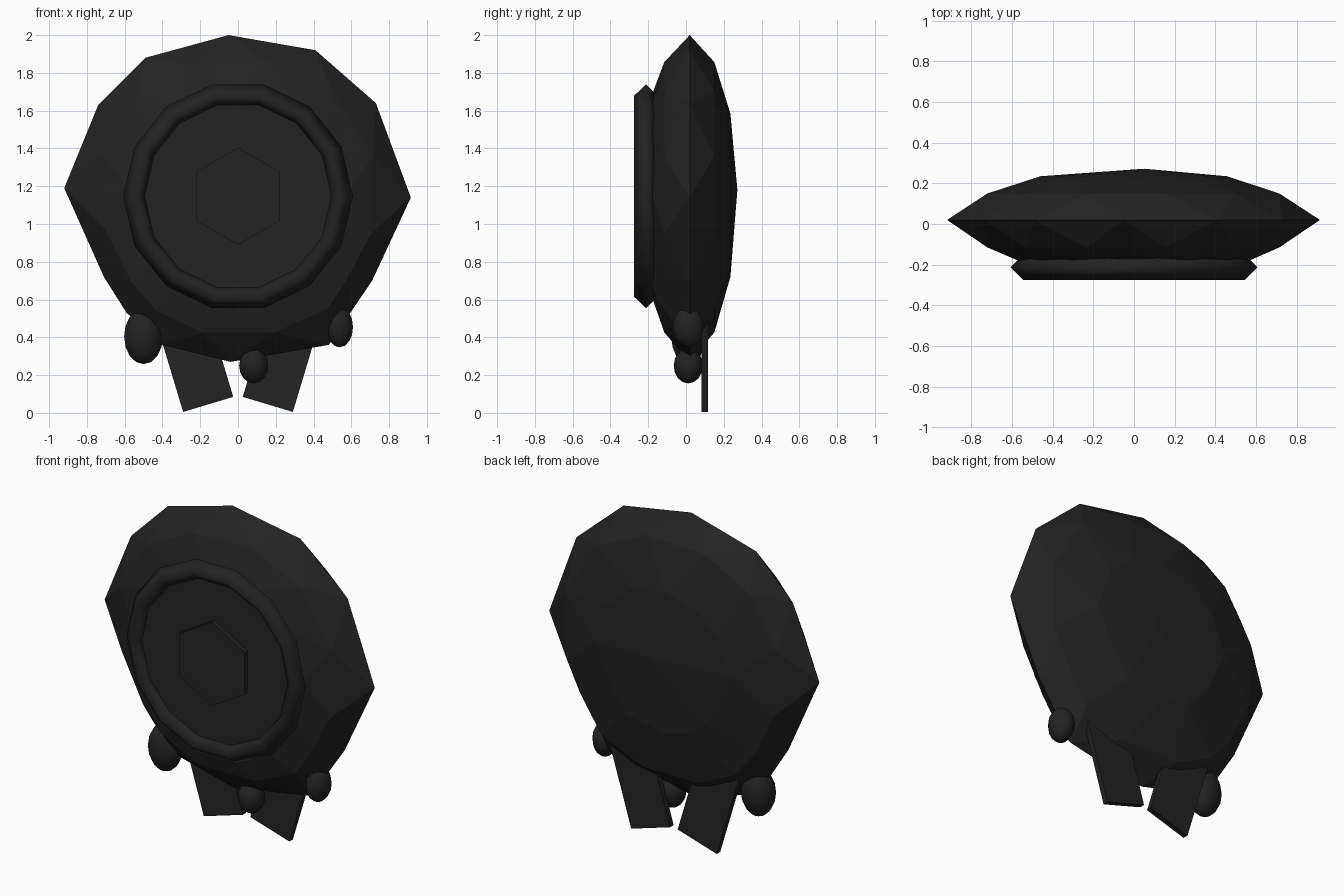
import bpy, bmesh
from math import pi, radians
from mathutils import Matrix, Vector

cube = bpy.data.objects.get("Cube")
if cube:
    bpy.data.objects.remove(cube, do_unlink=True)

# Single dark wax colour
wax = bpy.data.materials.new("black_wax")
wax.use_nodes = True
wax.diffuse_color = (0.017, 0.017, 0.017, 1)
wax.node_tree.nodes["Principled BSDF"].inputs["Base Color"].default_value = wax.diffuse_color


def finish(name, bm, smooth=False):
    bmesh.ops.recalc_face_normals(bm, faces=bm.faces)
    for f in bm.faces:
        f.smooth = smooth
    mesh = bpy.data.meshes.new(name)
    bm.to_mesh(mesh)
    bm.free()
    mesh.materials.append(wax)
    obj = bpy.data.objects.new(name, mesh)
    bpy.context.collection.objects.link(obj)
    return obj


def plate(name, radius, sides, y_front, y_back, spin):
    """Flat prism facing the front."""
    bm = bmesh.new()
    place = (Matrix.Translation((0, (y_front + y_back) / 2, 1.147))
             @ Matrix.Rotation(pi / 2, 4, 'X') @ Matrix.Rotation(spin, 4, 'Z'))
    bmesh.ops.create_cone(bm, cap_ends=True, segments=sides, radius1=radius,
                          radius2=radius, depth=y_back - y_front, matrix=place)
    return finish(name, bm)


# Faceted body: hull over the uneven outline and shrinking staggered rings
outline = [Vector(p) for p in (
    (-.05, 2), (.41, 1.92), (.73, 1.64), (.915, 1.14), (.71, .7), (.6, .55),
    (.48, .36), (-.04, .27), (-.4, .36), (-.59, .53), (-.71, .72),
    (-.92, 1.19), (-.74, 1.63), (-.49, 1.88))]
centre = Vector((0, 1.17))
rings = [(1, .02, False), (.87, .15, True), (.5, .235, False),
         (.87, -.115, True), (.62, -.18, False), (.3, -.21, True)]
bm = bmesh.new()
for scale, y, stagger in rings:
    for i, p in enumerate(outline):
        q = (p + outline[i - 1]) / 2 if stagger else p
        q = centre + (q - centre) * scale
        bm.verts.new((q.x, y, q.y))
bm.verts.new((.05, .272, 1.18))
hull = bmesh.ops.convex_hull(bm, input=bm.verts)
bmesh.ops.delete(bm, geom=list({v for v in hull["geom_interior"]
                                if isinstance(v, bmesh.types.BMVert)}), context='VERTS')
finish("wax_body", bm)

# Raised rim, flat stamped face and hexagonal centre
bpy.ops.mesh.primitive_torus_add(major_segments=14, minor_segments=4, major_radius=.545,
                                 minor_radius=.063, location=(0, -.212, 1.147),
                                 rotation=(pi / 2, 0, 0))
rim = bpy.context.object
rim.name = "raised_rim"
rim.data.materials.append(wax)
bpy.ops.object.shade_smooth()
plate("stamped_face", .51, 14, -.225, -.15, pi / 14)
plate("hexagon_centre", .257, 6, -.255, -.2, 0)

# Wax drips along the lower edge
for name, x, z, width, depth, height in (
        ("right_drip", -.5, .405, .103, .09, .147),
        ("left_drip", .538, .455, .071, .082, .108),
        ("middle_drip", .083, .25, .077, .077, .094)):
    bm = bmesh.new()
    bmesh.ops.create_uvsphere(bm, u_segments=12, v_segments=8, radius=1,
                              matrix=Matrix.Translation((x, .012, z))
                              @ Matrix.Diagonal((width, depth, height, 1)))
    finish(name, bm, True)

# Two ribbon tails splayed below the seal
for name, side in (("right_ribbon", -1), ("left_ribbon", 1)):
    bm = bmesh.new()
    place = (Matrix.Translation((side * .158, .1, .045))
             @ Matrix.Rotation(radians(16.7) * side, 4, 'Y')
             @ Matrix.Translation((0, 0, .31))
             @ Matrix.Diagonal((.277, .034, .62, 1)))
    bmesh.ops.create_cube(bm, size=1, matrix=place)
    finish(name, bm)
